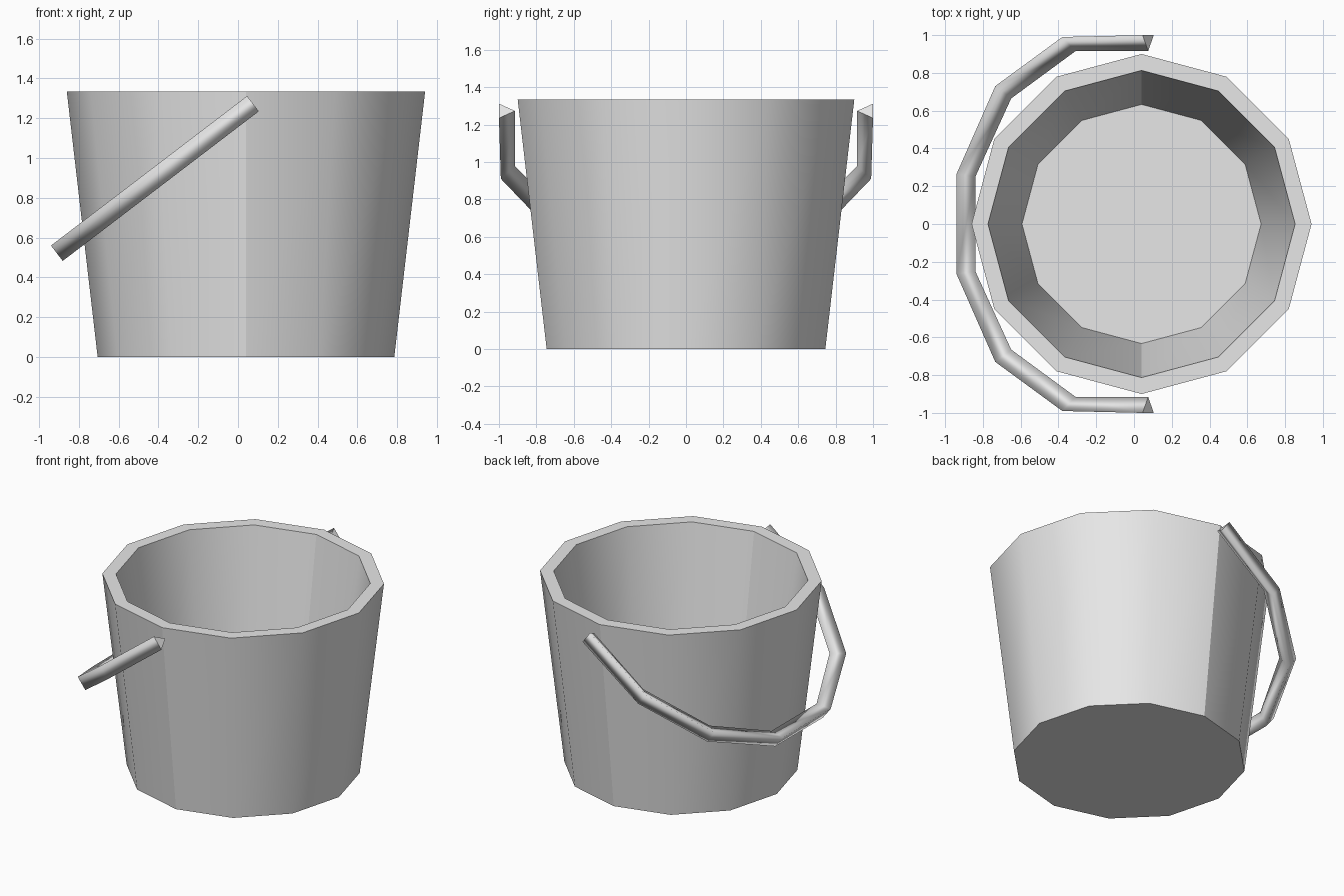
import bpy, bmesh, math
from mathutils import Vector

cube = bpy.data.objects.get("Cube")
if cube:
    bpy.data.objects.remove(cube, do_unlink=True)

grey = bpy.data.materials.new("plain grey")
grey.use_nodes = True
grey.diffuse_color = (0.8, 0.8, 0.8, 1)
grey.node_tree.nodes["Principled BSDF"].inputs["Base Color"].default_value = (0.8, 0.8, 0.8, 1)


def make_object(name, bm):
    bmesh.ops.recalc_face_normals(bm, faces=bm.faces)
    mesh = bpy.data.meshes.new(name)
    bm.to_mesh(mesh)
    bm.free()
    mesh.materials.append(grey)
    obj = bpy.data.objects.new(name, mesh)
    bpy.context.collection.objects.link(obj)
    return obj


def loft(rings):
    """Bridge equal closed rings of points and cap both ends."""
    bm = bmesh.new()
    loops = [[bm.verts.new(p) for p in ring] for ring in rings]
    n = len(loops[0])
    for a, b in zip(loops, loops[1:]):
        for i in range(n):
            j = (i + 1) % n
            bm.faces.new((a[i], a[j], b[j], b[i])).smooth = True
    bm.faces.new(loops[0])
    bm.faces.new(loops[-1])
    return bm


# Bucket: twelve-sided profile running up the outside and down the inside
SIDES, CENTRE_X = 12, 0.04
profile = [(0.745, 0), (0.9, 1.335), (0.813, 1.335), (0.633, 0.1)]
rings = []
for r, z in profile:
    angles = [math.tau * i / SIDES for i in range(SIDES)]
    rings.append([(CENTRE_X + r * math.cos(a), r * math.sin(a), z) for a in angles])
bm = loft(rings)
for edge in bm.edges:
    a, b = edge.verts
    rim_or_base = abs(a.co.z - b.co.z) < 0.01
    seam = abs(a.co.x - CENTRE_X) + abs(b.co.x - CENTRE_X) < 0.01
    edge.smooth = not (rim_or_base or seam)
make_object("bucket", bm)

# Handle: triangular bar in a tilted plane, given by its outer and inner paths
outer = [(0.075, 1.0), (-0.35, 0.99), (-0.705, 0.73), (-0.91, 0.265)]
inner = [(0.075, 0.915), (-0.31, 0.915), (-0.65, 0.665), (-0.84, 0.25)]
side_offset = Vector((-0.607, 0, 0.795)) * 0.0485


def on_plane(x, y):
    return Vector((x, y, 1.275 + 0.763 * (x - 0.0775)))


def mirrored(path):
    return path + [(x, -y) for x, y in reversed(path)]


rings = []
for out, inn in zip(mirrored(outer), mirrored(inner)):
    o = on_plane(*out)
    rings.append([o + side_offset, o - side_offset, on_plane(*inn)])
bm = loft(rings)
for face in bm.faces:
    if len(face.verts) == 3:
        for edge in face.edges:
            edge.smooth = False
make_object("handle", bm)
